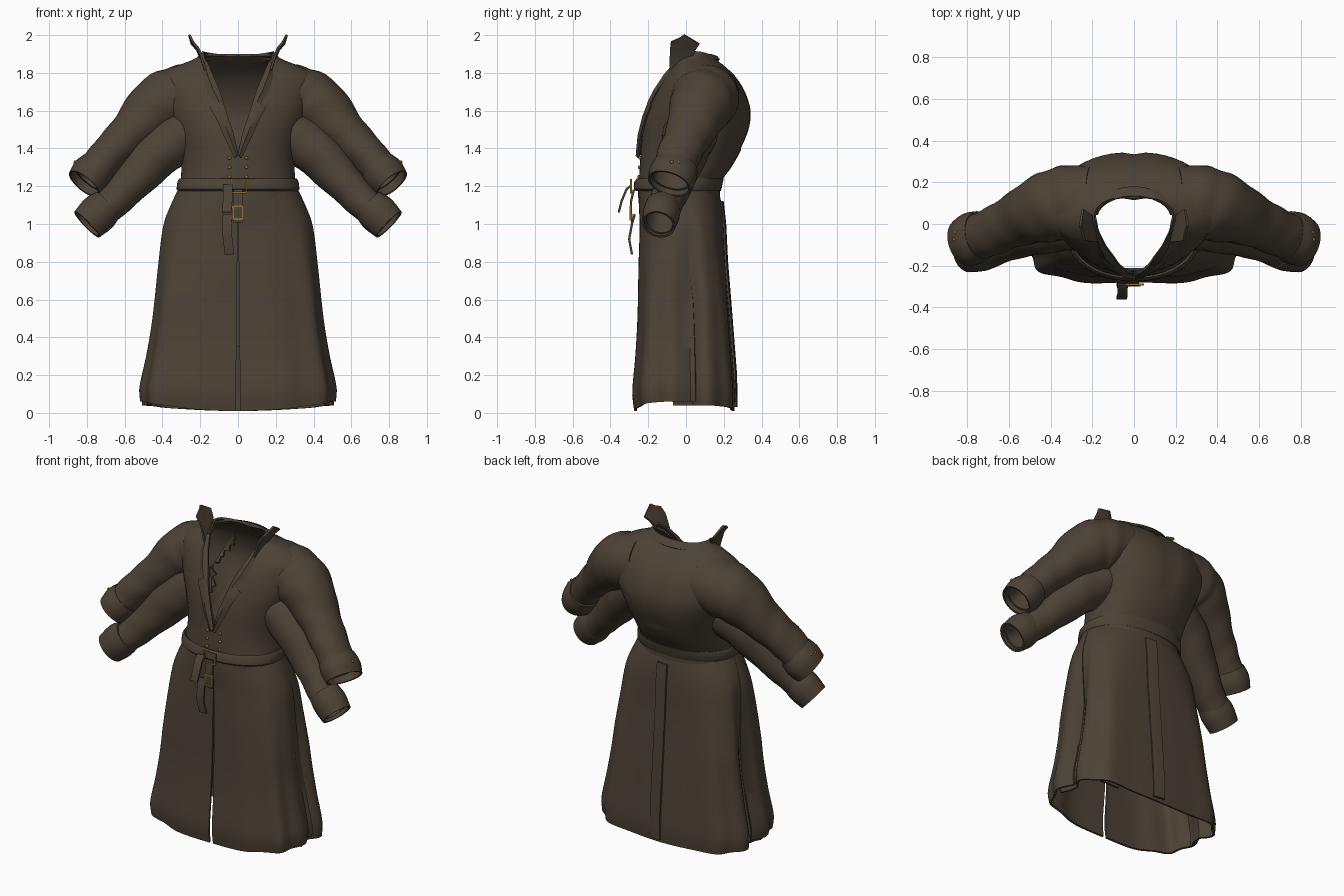
import bpy, bmesh, math
from math import sin, cos, pi, radians
from mathutils import Vector

if "Cube" in bpy.data.objects:
    bpy.data.objects.remove(bpy.data.objects["Cube"])


def material(name, rgb):
    m = bpy.data.materials.new(name)
    m.use_nodes = True
    m.diffuse_color = (*rgb, 1)
    bsdf = m.node_tree.nodes["Principled BSDF"]
    bsdf.inputs["Base Color"].default_value = (*rgb, 1)
    bsdf.inputs["Roughness"].default_value = 0.8
    return m


CLOTH = material("dark_brown_cloth", (0.073, 0.055, 0.037))
BRASS = material("brass", (0.30, 0.15, 0.03))


def smooth_at(table, key):
    """Hermite interpolation of a table whose first column is the key."""
    i = 0
    while i < len(table) - 2 and key > table[i + 1][0]:
        i += 1
    a, b = table[i], table[i + 1]
    p, q = table[max(i - 1, 0)], table[min(i + 2, len(table) - 1)]
    h = b[0] - a[0]
    t = (key - a[0]) / h
    out = []
    for c in range(1, len(a)):
        m0 = (b[c] - p[c]) / (b[0] - p[0]) * h
        m1 = (q[c] - a[c]) / (q[0] - a[0]) * h
        out.append((2*t**3 - 3*t*t + 1) * a[c] + (t**3 - 2*t*t + t) * m0
                   + (3*t*t - 2*t**3) * b[c] + (t**3 - t*t) * m1)
    return out


def finish(bm, name, mat, mirror=True, thick=0.0):
    me = bpy.data.meshes.new(name)
    bm.to_mesh(me)
    bm.free()
    ob = bpy.data.objects.new(name, me)
    bpy.context.collection.objects.link(ob)
    me.materials.append(mat)
    if mirror:
        ob.modifiers.new("mirror", "MIRROR").merge_threshold = 0.002
    if thick:
        s = ob.modifiers.new("thickness", "SOLIDIFY")
        s.thickness, s.offset = thick, -1
    bpy.ops.object.select_all(action="DESELECT")
    ob.select_set(True)
    bpy.context.view_layer.objects.active = ob
    bpy.ops.object.convert(target="MESH")
    bpy.ops.object.shade_smooth_by_angle(angle=radians(45))


def sheet(name, rows, closed=False, mirror=True, hidden=None):
    """Cloth surface through rows of points; hidden() drops covered points."""
    bm = bmesh.new()
    vs = [[bm.verts.new(p) for p in r] for r in rows]
    n = len(rows[0])
    for lo, hi in zip(vs, vs[1:]):
        for j in range(n if closed else n - 1):
            k = (j + 1) % n
            bm.faces.new((lo[j], lo[k], hi[k], hi[j]))
    if hidden:
        bmesh.ops.delete(bm, geom=[v for v in bm.verts if hidden(v.co)], context="VERTS")
    finish(bm, name, CLOTH, mirror, 0.012)


def ring_point(a, w, yf, yb, n, grow=0.0):
    """Rounded-box outline, angle 0 at the front, pi at the back."""
    s, c = sin(a), cos(a)
    return ((w + grow) * abs(s) ** (2 / n),
            (yf + yb) / 2 - ((yb - yf) / 2 + grow) * math.copysign(abs(c) ** (2 / n), c))


# Bodice: height, half width, front, back, half width of the neckline
BODY = [(1.14, .315, -.255, .18, 0), (1.22, .305, -.25, .185, 0), (1.3, .3, -.245, .24, 0),
        (1.38, .31, -.24, .285, 0), (1.5, .345, -.23, .335, .035), (1.6, .385, -.205, .345, .07),
        (1.7, .41, -.165, .315, .1), (1.78, .41, -.12, .265, .135), (1.83, .34, -.085, .215, .155),
        (1.865, .25, -.07, .17, .17), (1.895, .19, -.06, .135, .185)]
NB = 2.2


def neckline(z):
    return 0 if z <= 1.38 else max(smooth_at(BODY, z)[3], 0)


def front_y(x, z):
    w, yf, yb, _ = smooth_at(BODY, z)
    s = min(x / w, 1) ** (NB / 2)
    return (yf + yb) / 2 - (yb - yf) / 2 * (1 - s * s) ** (1 / NB)


def inside_bodice(p):
    if not 1.15 < p.z < 1.88:
        return False
    w, yf, yb, _ = smooth_at(BODY, p.z)
    return (abs(p.x) / w) ** NB + (abs(2 * p.y - yf - yb) / (yb - yf)) ** NB < .8


rows = []
for i in range(43):
    z = 1.14 + i * (1.895 - 1.14) / 42
    w, yf, yb, _ = smooth_at(BODY, z)
    a0 = math.asin((min(neckline(z) / w, 1)) ** (NB / 2))
    row = []
    for j in range(25):
        a = a0 + (pi - a0) * j / 24
        x, y = ring_point(a, w, yf, yb, NB)
        dip = .012 * math.exp(-((x / .04) ** 2)) if a > 2 and z > 1.4 else 0
        row.append((x, y - dip, z + .02 * sin(a) ** 2 * (z > 1.88)))
    rows.append(row)
sheet("bodice", rows)


# Sleeves and turned cuffs: key, centre, height radius, depth radius
def sleeve(name, table, steps, wrinkle=0.0):
    first, last = table[0][0], table[-1][0]
    keys = [first + (last - first) * i / steps for i in range(steps + 1)]
    data = [smooth_at(table, k) for k in keys]
    rows = []
    for i, d in enumerate(data):
        t = Vector(data[min(i + 1, steps)][:3]) - Vector(data[max(i - 1, 0)][:3])
        t.normalize()
        b = (Vector((0, 1, 0)) - t * t.y).normalized()
        u = t.cross(b)
        row = []
        for j in range(28):
            a = 2 * pi * j / 28
            k = 1 + wrinkle * sin(keys[i] * 7 + 2 * a) * min(i / 6, 1)
            row.append(Vector(d[:3]) + u * d[3] * k * sin(a) + b * d[4] * k * cos(a))
        rows.append(row)
    sheet(name, rows, closed=True, hidden=inside_bodice)


sleeve("upper_sleeve", [(0, .2, .105, 1.69, .165, .175), (1, .32, .1, 1.665, .17, .18),
                        (2, .43, .075, 1.615, .16, .165), (3, .575, .015, 1.475, .115, .127),
                        (4, .69, -.04, 1.36, .1, .115), (5, .79, -.08, 1.24, .09, .11)],
       36, .02)
sleeve("upper_cuff", [(0, .735, -.055, 1.305, .1, .12), (1, .775, -.07, 1.26, .112, .128),
                      (2, .815, -.09, 1.212, .1, .118)], 6)
sleeve("lower_sleeve", [(0, .25, .03, 1.5, .13, .15), (1, .41, -.01, 1.385, .13, .13),
                        (2, .58, -.07, 1.2, .1, .1), (3, .7, -.12, 1.08, .088, .09),
                        (4, .78, -.14, 1.01, .085, .082)], 28, .02)
sleeve("lower_cuff", [(0, .69, -.12, 1.1, .092, .092), (1, .74, -.13, 1.055, .105, .098),
                      (2, .8, -.145, .997, .095, .088)], 6)


# Skirt: height, half width, front, back
SKIRT = [(.01, .51, -.27, .26), (.1, .515, -.28, .265), (.3, .48, -.265, .25),
         (.5, .45, -.255, .235), (.8, .42, -.25, .21), (1.0, .395, -.245, .2),
         (1.1, .357, -.25, .19), (1.19, .315, -.25, .17)]


def skirt_panel(name, a0, a1, scale, folds, gap, lift):
    """Boxy panel with folds and a groove where the panels meet at the side."""
    rows = []
    for i in range(31):
        z = .01 + i * (1.19 - .01) / 30
        w, yf, yb = smooth_at(SKIRT, z)
        u = 1 - i / 30
        row = []
        for j in range(49):
            a = a0 + (a1 - a0) * j / 48
            x, y = ring_point(a, w, yf, yb, 2 + 1.8 * min(1, u * 2))
            groove = .09 * min(1, u * 2) * math.exp(-((y - .02) / .05) ** 2) if x > .2 else 0
            k = 1 - scale * min(1, u * 4) + .025 * u * sin(folds * a)
            hem = lift * u ** 6 * (x / w) ** 2
            x *= k - groove
            row.append((max(x, gap * u) if a < 1 else x, y * k, z + hem))
        rows.append(row)
    sheet(name, rows)


skirt_panel("front_skirt", 0, 1.62, 0, 9, .012, .05)
skirt_panel("back_skirt", 1.5, pi, .015, 8, 0, .03)
# Underlap behind the front opening, and the seam of the rear vent
sheet("front_underlap", [[(x, -.225 - .01 * (1 - z), z) for x in (-.07, 0, .06)]
                         for z in (.35, .7, 1.15)], mirror=False)
sheet("rear_vent_flap", [[(x, smooth_at(SKIRT, z)[2] * .985 + lift, z)
                          for x, lift in ((-.004, .004), (.03, .002), (.07, -.004))]
                         for z in (.03, .2, .4, .6, .8, 1.0, 1.12)], mirror=False)

# Belt, flatter toward the back
rows = []
for z, g in ((1.175, .012), (1.185, .024), (1.225, .024), (1.24, .012)):
    w, yf, yb, _ = smooth_at(BODY, z)
    rows.append([(*ring_point(pi * j / 32, w, yf, yb, NB, g * (1 - j / 50)), z)
                 for j in range(33)])
sheet("belt", rows)

# Lapels follow the neckline, with a notch near the top
LAPEL = [(1.37, .025), (1.48, .05), (1.58, .06), (1.64, .075), (1.66, .04), (1.72, .06),
         (1.8, .05), (1.865, .03)]
rows = []
for z, width in LAPEL:
    v = neckline(z)
    rows.append([(max(v + width * f - .006, 0), front_y(v + width * f, z) - o, z - .02 * f)
                 for f, o in ((0, .008), (.5, .026), (1, .016))])
sheet("lapel", rows)

# Raised collar points and the folded collar at the nape
sheet("collar_point", [
    [(.165, -.09, 1.77), (.185, -.03, 1.83), (.195, .03, 1.87)],
    [(.212, -.085, 1.92), (.218, -.01, 1.93), (.222, .05, 1.92)],
    [(.243, -.08, 1.96), (.248, -.01, 1.965), (.25, .07, 1.95)],
    [(.255, -.03, 1.985), (.264, -.01, 2.0), (.26, .015, 1.985)]])
sheet("nape_collar", [[(w * sin(a), .03 - d * cos(a), z)
                       for a in [1.7 + (pi - 1.7) * j / 12 for j in range(13)]]
                      for w, d, z in ((.205, .15, 1.87), (.2, .135, 1.89), (.18, .105, 1.9))])

# Hanging straps
STRAPS = {"belt_end": [(-.055, -.285, 1.2), (-.055, -.31, 1.18), (-.055, -.335, 1.12), (-.06, -.35, 1.06)],
          "buckle_strap": [(0, -.27, 1.18), (0, -.285, 1.12), (0, -.285, 1.06), (0, -.28, 1.01)],
          "loose_strap": [(-.055, -.265, 1.05), (-.06, -.28, 1.0), (-.055, -.295, .92), (-.045, -.28, .84)]}
for name, path in STRAPS.items():
    sheet(name, [[(x - .025, y, z), (x + .025, y, z)] for x, y, z in path], mirror=False)


# Brass buckles and buttons
def frame(name, x, y, z, w, h, bar=.009):
    bm = bmesh.new()
    for cx, cz, sx, sz in ((-w, 0, bar, 2*h + bar), (w, 0, bar, 2*h + bar),
                           (0, -h, 2*w, bar), (0, h, 2*w, bar)):
        vs = bmesh.ops.create_cube(bm, size=1)["verts"]
        bmesh.ops.scale(bm, vec=(sx, bar, sz), verts=vs)
        bmesh.ops.translate(bm, vec=(x + cx, y, z + cz), verts=vs)
    finish(bm, name, BRASS, mirror=False)


def button(name, p, r=.009):
    bm = bmesh.new()
    bmesh.ops.create_uvsphere(bm, u_segments=10, v_segments=6, radius=r)
    bmesh.ops.translate(bm, vec=p, verts=bm.verts)
    finish(bm, name, BRASS)


frame("belt_buckle", .003, -.291, 1.2, .04, .033)
frame("strap_buckle", 0, -.295, 1.06, .026, .034)
for z in (1.25, 1.3, 1.35):
    button("front_button", (.045, front_y(.045, z) - .003, z))
for p in ((.855, -.04, 1.325), (.862, -.075, 1.328), (.785, -.165, 1.122), (.808, -.165, 1.1)):
    button("cuff_button", p)
